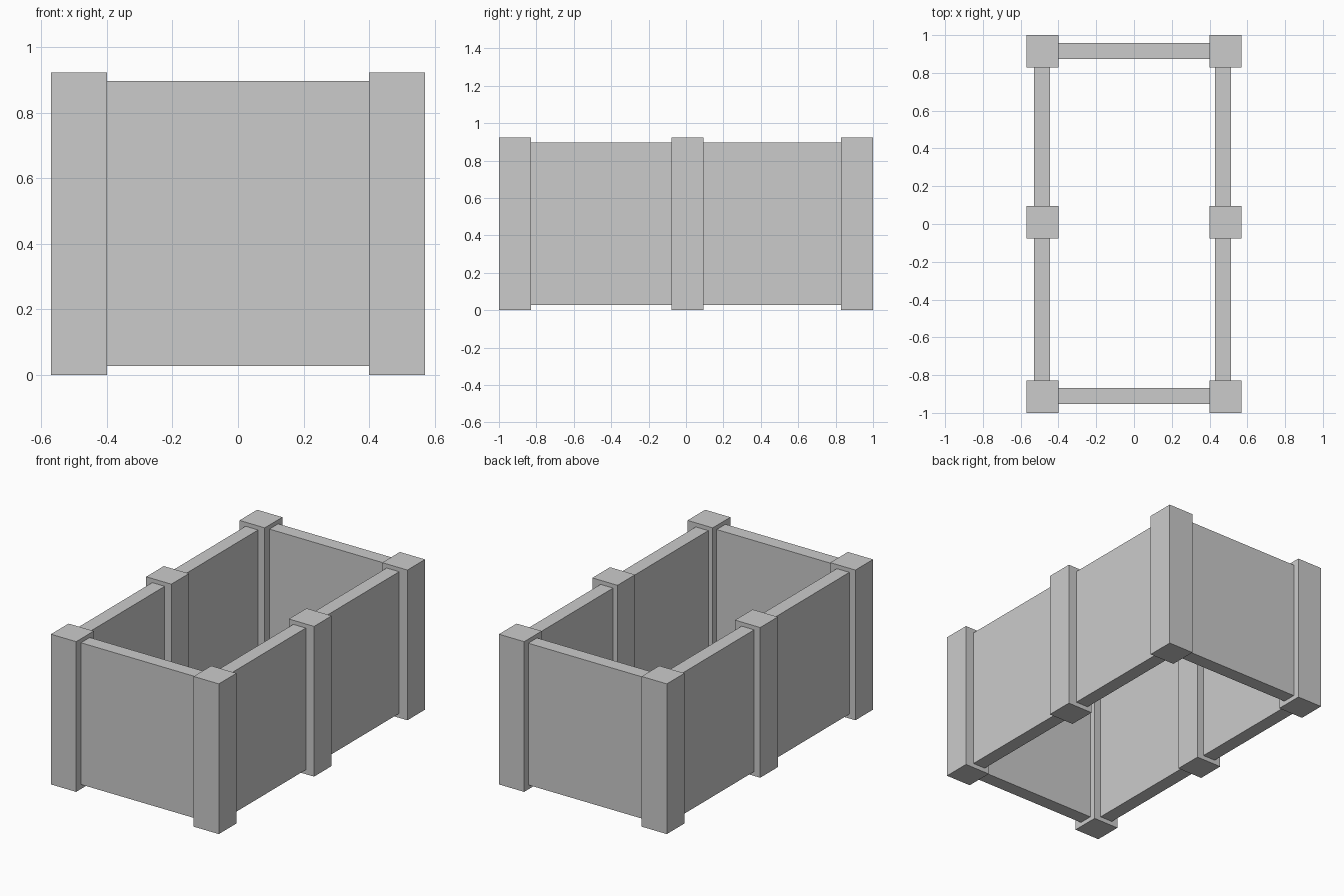
import bpy

if "Cube" in bpy.data.objects:
    bpy.data.objects.remove(bpy.data.objects["Cube"])


def box(name, x, y, z):
    """Box spanning the (min, max) ranges x, y, z."""
    bpy.ops.mesh.primitive_cube_add(size=1, location=[(a + b) / 2 for a, b in (x, y, z)])
    ob = bpy.context.object
    ob.name = name
    ob.scale = [b - a for a, b in (x, y, z)]
    bpy.ops.object.transform_apply(location=False, rotation=False, scale=True)
    return ob


def span(centre, size):
    return (centre - size / 2, centre + size / 2)


POST, THICK = 0.171, 0.085
POST_X = 0.4845
POST_Z, PANEL_Z = (0, 0.922), (0.027, 0.897)
ROWS = [("front", -0.9145), ("middle", 0.009), ("back", 0.9145)]

# Six square posts in two rows, with two wall panels between them on each side
for side, s, panel_x in (("left", -1, -0.4865), ("right", 1, 0.4715)):
    for row, y in ROWS:
        box(f"{row}_{side}_post", span(s * POST_X, POST), span(y, POST), POST_Z)
    for (row, y0), (_, y1) in zip(ROWS, ROWS[1:]):
        half = "front" if row == "front" else "back"
        box(f"{side}_{half}_panel", span(panel_x, THICK),
            (y0 + POST / 2, y1 - POST / 2), PANEL_Z)

# End wall panels
inner = POST_X - POST / 2
for row, y in (("front", -0.910), ("back", 0.917)):
    box(f"{row}_panel", (-inner, inner), span(y, THICK), PANEL_Z)
